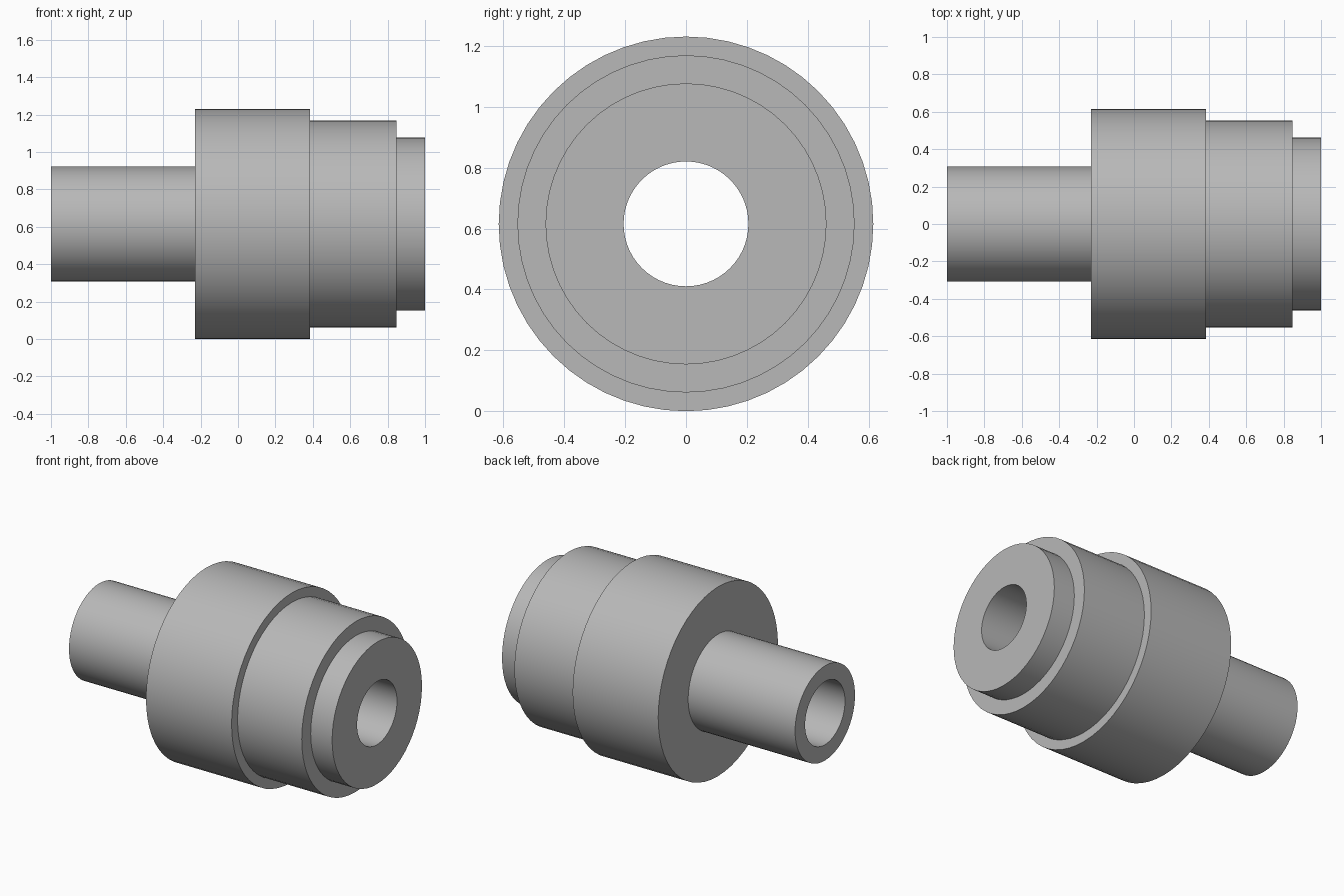
import bpy
import bmesh
import math
from mathutils import Matrix, Vector

SIDES = 56
UNIT = 2 / 13            # the part is 13 units long
AXIS_Z = 4 * UNIT        # the widest collar rests on the ground
BORE = 4 / 3

cube = bpy.data.objects.get("Cube")
if cube:
    bpy.data.objects.remove(cube, do_unlink=True)

# Plain grey metal
grey = bpy.data.materials.new("grey_metal")
grey.use_nodes = True
colour = (0.48, 0.48, 0.48, 1)
grey.diffuse_color = colour
grey.node_tree.nodes["Principled BSDF"].inputs["Base Color"].default_value = colour

# Length and radius of each step: shank, collar, shoulder, nose
steps = [(5, 2), (4, 4), (3, 3.6), (1, 3)]

# Closed half-section, from the bore out along the steps and back
x = -6.5
profile = [(x, BORE)]
for length, radius in steps:
    profile += [(x, radius), (x + length, radius)]
    x += length
profile.append((x, BORE))

# Turn the section around the x axis
bm = bmesh.new()
rings = []
for px, radius in profile:
    ring = []
    for i in range(SIDES):
        a = 2 * math.pi * i / SIDES
        ring.append(bm.verts.new((px, radius * math.cos(a), radius * math.sin(a))))
    rings.append(ring)
for k, ring in enumerate(rings):
    following = rings[(k + 1) % len(rings)]
    for i in range(SIDES):
        j = (i + 1) % SIDES
        bm.faces.new((ring[i], ring[j], following[j], following[i]))
bmesh.ops.recalc_face_normals(bm, faces=bm.faces)
bm.transform(Matrix.Scale(UNIT, 4))

mesh = bpy.data.meshes.new("stepped_bushing")
bm.to_mesh(mesh)
bm.free()
mesh.materials.append(grey)
bushing = bpy.data.objects.new("stepped_bushing", mesh)
bushing.location = Vector((0, 0, AXIS_Z))
bpy.context.collection.objects.link(bushing)

# Round walls smooth, step edges sharp
bpy.ops.object.select_all(action="DESELECT")
bushing.select_set(True)
bpy.context.view_layer.objects.active = bushing
bpy.ops.object.shade_smooth_by_angle(angle=math.radians(30))
